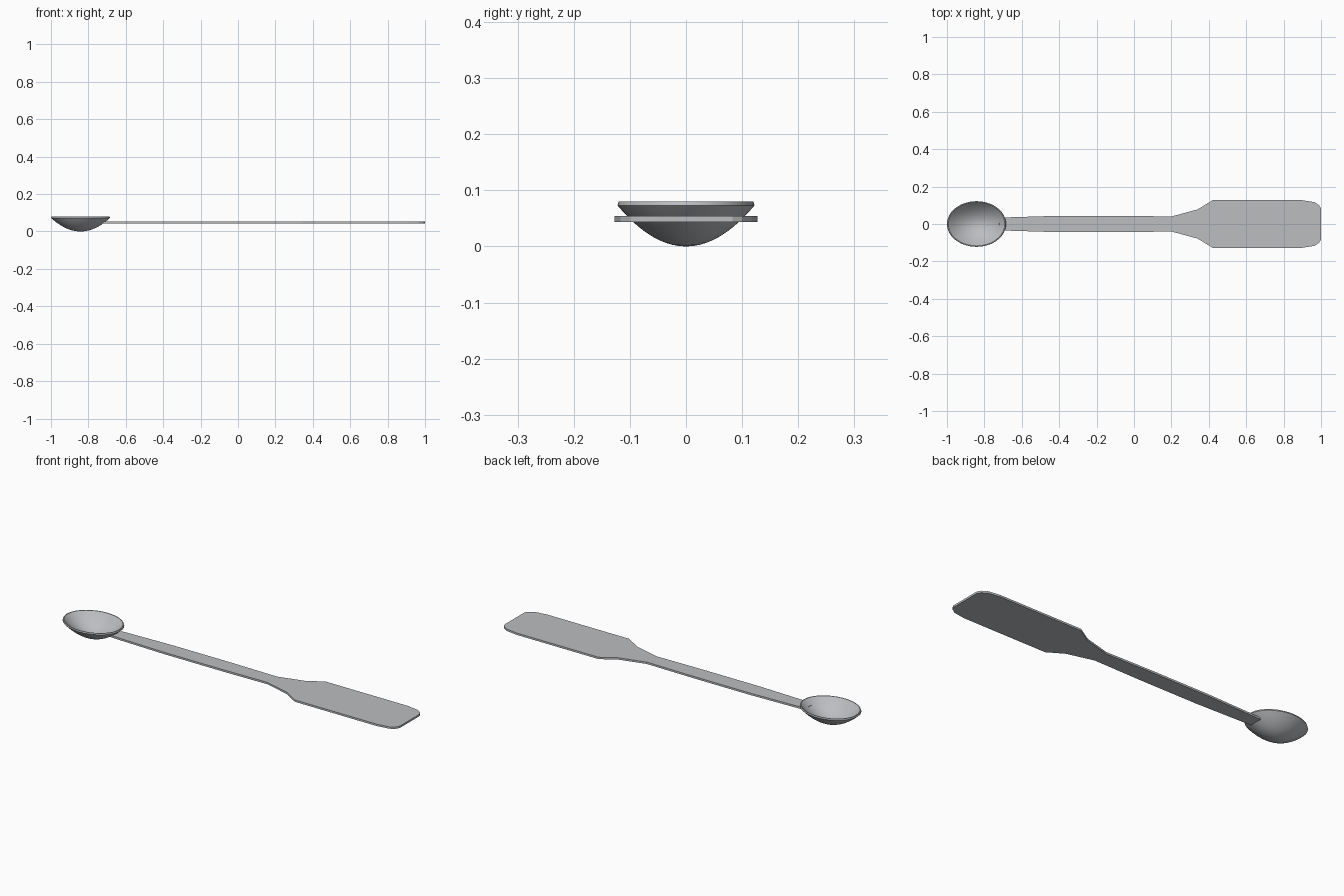
import bpy, bmesh, math

if "Cube" in bpy.data.objects:
    bpy.data.objects.remove(bpy.data.objects["Cube"])

steel = bpy.data.materials.new("steel_grey")
steel.diffuse_color = (0.5, 0.51, 0.53, 1)
steel.use_nodes = True
steel.node_tree.nodes["Principled BSDF"].inputs["Base Color"].default_value = steel.diffuse_color


def finish(name, bm):
    bmesh.ops.recalc_face_normals(bm, faces=bm.faces)
    mesh = bpy.data.meshes.new(name)
    bm.to_mesh(mesh)
    bm.free()
    mesh.materials.append(steel)
    obj = bpy.data.objects.new(name, mesh)
    bpy.context.collection.objects.link(obj)
    return obj


# Flat handle widening into a spatula blade: half outline mirrored across y = 0
half = [(-0.722, 0.033), (-0.66, 0.036), (-0.4, 0.044), (-0.07, 0.044),
        (0.2, 0.04), (0.34, 0.078), (0.42, 0.127), (0.9, 0.127),
        (0.965, 0.117), (0.99, 0.1), (1.0, 0.083)]
outline = half + [(x, -y) for x, y in reversed(half)]
bm = bmesh.new()
face = bm.faces.new([bm.verts.new((x, y, 0.044)) for x, y in outline])
ext = bmesh.ops.extrude_face_region(bm, geom=[face])
bmesh.ops.translate(bm, vec=(0, 0, 0.01),
                    verts=[v for v in ext["geom"] if isinstance(v, bmesh.types.BMVert)])
finish("spatula_handle", bm)

# Thin oval spoon bowl: outer and inner paraboloids joined by a bevelled rim
SEG, STEPS = 48, 10
CX, RX, RY = -0.842, 0.158, 0.122
outer = [(i / STEPS, 0.073 * (i / STEPS) ** 2) for i in range(1, STEPS + 1)]
inner = [(0.955 * i / STEPS, 0.005 + 0.075 * (i / STEPS) ** 2)
         for i in range(STEPS, 0, -1)]
profile = outer + [(0.985, 0.08)] + inner
bm = bmesh.new()
rings = [[bm.verts.new((CX + RX * r * math.cos(2 * math.pi * k / SEG),
                        RY * r * math.sin(2 * math.pi * k / SEG), z))
          for k in range(SEG)] for r, z in profile]
for a, b in zip(rings, rings[1:]):
    for k in range(SEG):
        n = (k + 1) % SEG
        bm.faces.new((a[k], a[n], b[n], b[k]))
for ring, z in ((rings[0], 0.0), (rings[-1], 0.005)):
    pole = bm.verts.new((CX, 0, z))
    for k in range(SEG):
        bm.faces.new((ring[k], ring[(k + 1) % SEG], pole))
bowl = finish("spoon_bowl", bm)
bpy.context.view_layer.objects.active = bowl
bowl.select_set(True)
bpy.ops.object.shade_smooth_by_angle(angle=math.radians(30))
